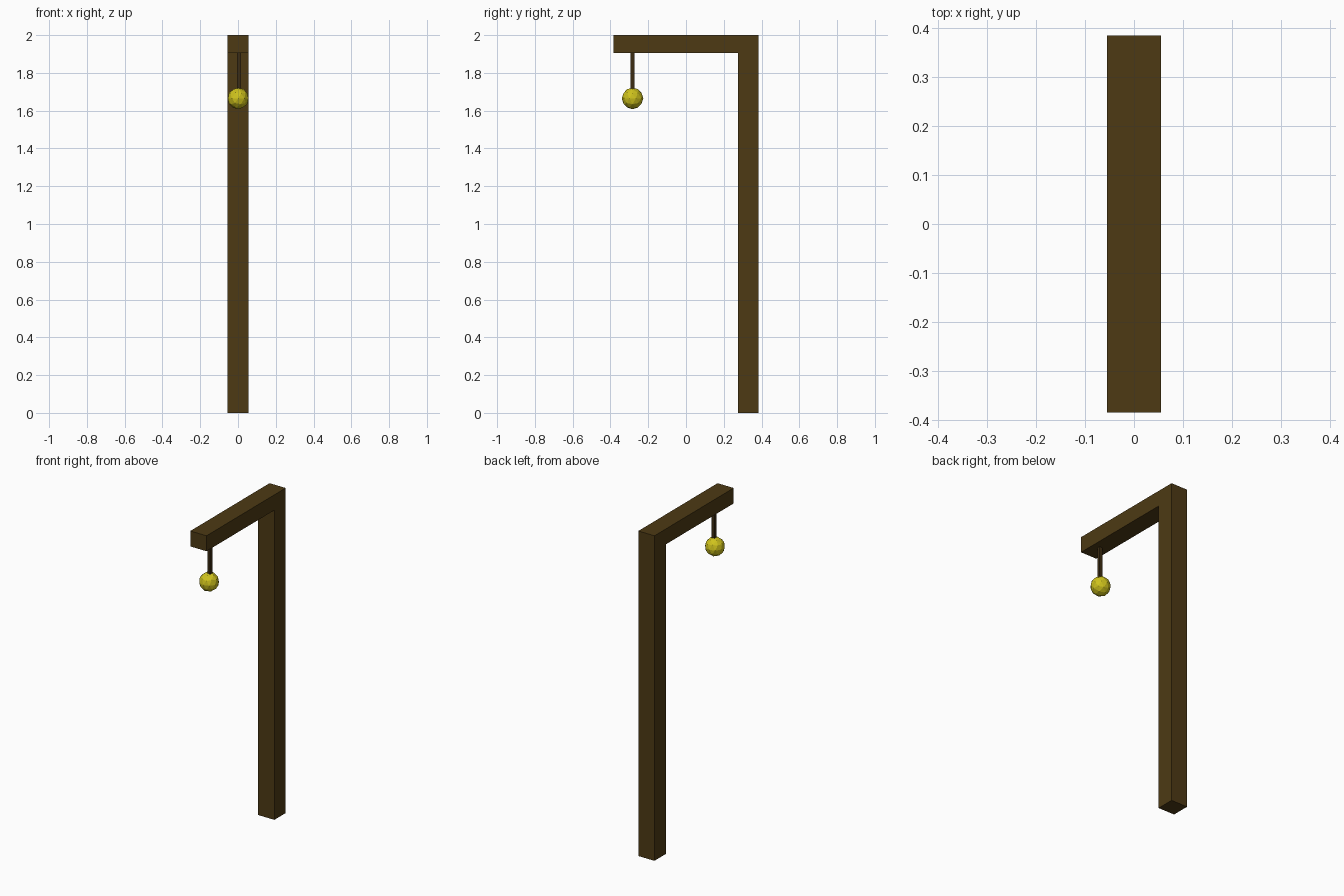
import bpy, bmesh

if "Cube" in bpy.data.objects:
    bpy.data.objects.remove(bpy.data.objects["Cube"])


def finish(bm, name, color):
    bmesh.ops.recalc_face_normals(bm, faces=bm.faces)
    mesh = bpy.data.meshes.new(name)
    bm.to_mesh(mesh)
    bm.free()
    mat = bpy.data.materials.new(name + "_color")
    mat.diffuse_color = color
    mat.use_nodes = True
    mat.node_tree.nodes["Principled BSDF"].inputs["Base Color"].default_value = mat.diffuse_color
    mesh.materials.append(mat)
    obj = bpy.data.objects.new(name, mesh)
    bpy.context.collection.objects.link(obj)
    return obj


WOOD = (0.075, 0.042, 0.007, 1)
ROD = (0.045, 0.025, 0.006, 1)
GLOW = (0.62, 0.54, 0.012, 1)
W = 0.055
LAMP_Y = -0.283

# Post and arm: one L-shaped profile extruded sideways
profile = [(0.385, 0), (0.385, 2), (-0.385, 2), (-0.385, 1.905),
           (0.275, 1.905), (0.275, 0)]
bm = bmesh.new()
face = bm.faces.new([bm.verts.new((-W, y, z)) for y, z in profile])
ext = bmesh.ops.extrude_face_region(bm, geom=[face])
bmesh.ops.translate(bm, vec=(2 * W, 0, 0),
                    verts=[v for v in ext["geom"] if isinstance(v, bmesh.types.BMVert)])
finish(bm, "post_and_arm", WOOD)

# Hanging rod, ends tucked into the arm and the lamp
bm = bmesh.new()
bmesh.ops.create_cube(bm, size=1)
bmesh.ops.scale(bm, vec=(0.02, 0.02, 0.22), verts=bm.verts)
bmesh.ops.translate(bm, vec=(0.006, LAMP_Y, 1.81), verts=bm.verts)
finish(bm, "hanging_rod", ROD)

# Faceted lamp globe
bm = bmesh.new()
bmesh.ops.create_icosphere(bm, subdivisions=2, radius=0.057)
bmesh.ops.translate(bm, vec=(0.001, LAMP_Y, 1.665), verts=bm.verts)
finish(bm, "lamp_globe", GLOW)
